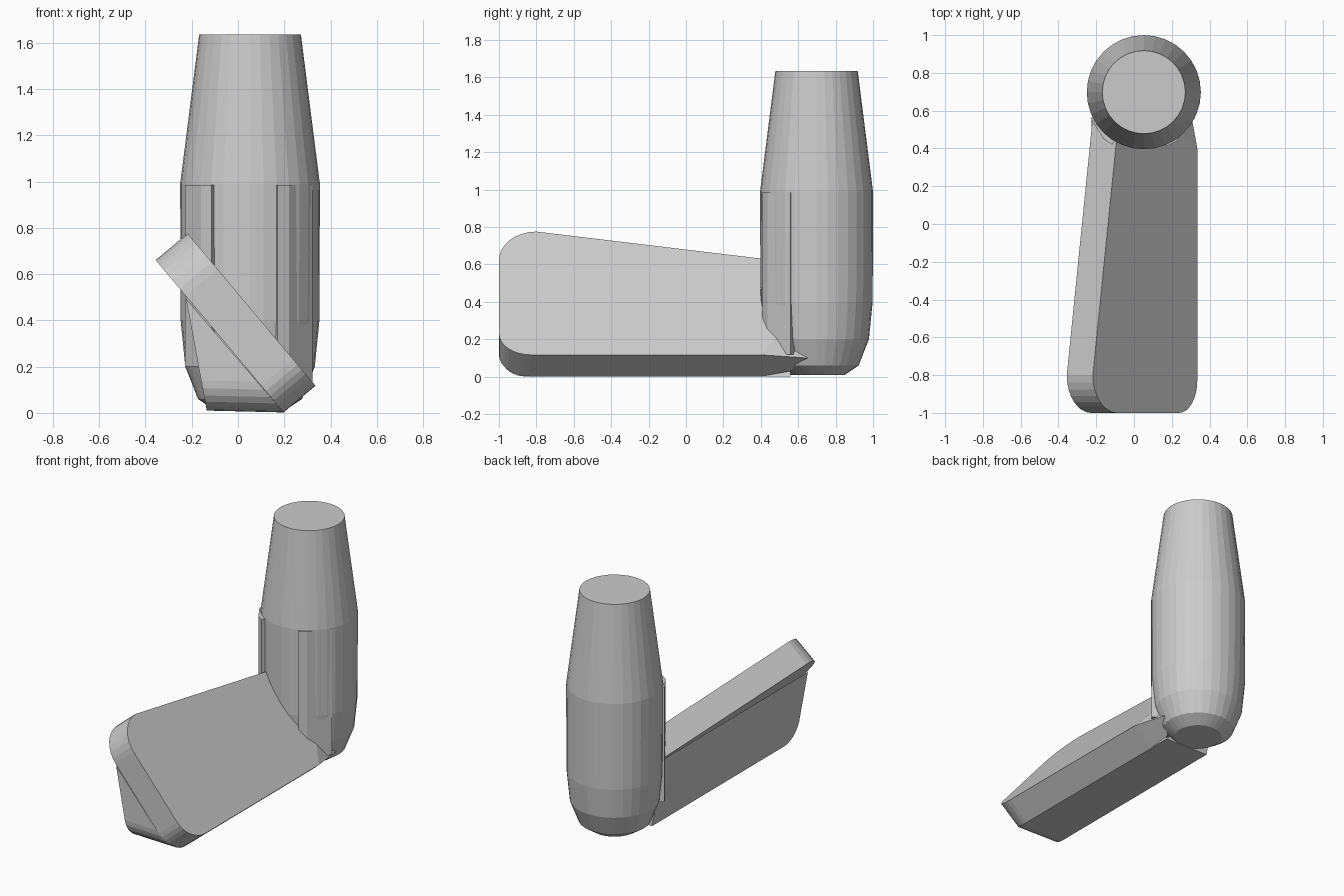
import bpy, bmesh
from math import sin, cos, pi
from mathutils import Vector

if "Cube" in bpy.data.objects:
    bpy.data.objects.remove(bpy.data.objects["Cube"])


def finish(name, bm):
    bmesh.ops.recalc_face_normals(bm, faces=bm.faces)
    me = bpy.data.meshes.new(name)
    bm.to_mesh(me)
    bm.free()
    ob = bpy.data.objects.new(name, me)
    bpy.context.collection.objects.link(ob)
    return ob


def prism(bm, front, back):
    # closed solid between two matching outlines
    a = [bm.verts.new(p) for p in front]
    b = [bm.verts.new(p) for p in back]
    caps = [bm.faces.new(a), bm.faces.new(b[::-1])]
    for i in range(len(a)):
        j = (i + 1) % len(a)
        bm.faces.new((a[i], b[i], b[j], a[j]))
    return caps


def arc(cy, cu, ry, ru, a0, a1, n=8):
    return [(cy + ry * cos(a0 + (a1 - a0) * i / n),
             cu + ru * sin(a0 + (a1 - a0) * i / n)) for i in range(n + 1)]


# Hosel: turned tube with tapered top and rounded foot
SIDES = 32
rings = [(0.15, 0.01), (0.225, 0.06), (0.28, 0.20), (0.30, 0.40),
         (0.302, 0.99), (0.22, 1.635)]
bm = bmesh.new()
loops = [[bm.verts.new((0.052 + r * cos(2 * pi * i / SIDES),
                        0.698 + r * sin(2 * pi * i / SIDES), z))
          for i in range(SIDES)] for r, z in rings]
for lo, hi in zip(loops, loops[1:]):
    for i in range(SIDES):
        j = (i + 1) % SIDES
        bm.faces.new((lo[i], lo[j], hi[j], hi[i]))
bm.faces.new(loops[0][::-1])
bm.faces.new(loops[-1])
finish("hosel", bm)

# Blade: tilted plate, outline in (y, distance up the face), rounded toe
outline = ([(0.4, 0.0)] + arc(-0.83, 0.15, 0.17, 0.15, 1.5 * pi, pi)
           + arc(-0.8, 0.66, 0.2, 0.2, pi, 0.5 * pi)
           + [(0.4, 0.672), (0.6, 0.642), (0.6, 0.3)])
origin = Vector((0.335, 0, 0.117))
up = Vector((-0.643, 0, 0.766))
thick = Vector((-0.138, 0, -0.115))
front = [origin + up * u + Vector((0, y, 0)) for y, u in outline]
back = [p + thick for p in front]
front.append(Vector((0.29, 0.65, 0.10)))   # heel tip
back.append(Vector((0.19, 0.56, 0.03)))
bm = bmesh.new()
caps = prism(bm, front, back)
bmesh.ops.triangulate(bm, faces=caps)
finish("blade", bm)

# Sole: wedge behind the blade with a rounded toe edge
section = [(-0.225, 0.494), (-0.135, 0.01), (0.197, 0.002)]
bm = bmesh.new()
prism(bm, [(x, -0.999, z) for x, z in section],
      [(x, 0.56, z) for x, z in section])
toe = [e for e in bm.edges
       if all(v.co.y < -0.9 and v.co.z < 0.1 for v in e.verts)]
bmesh.ops.bevel(bm, geom=toe, offset=0.13, segments=6, profile=0.5,
                affect='EDGES', clamp_overlap=True)
finish("sole", bm)

# Heel panels: shallow flats blending the hosel into the blade
for side, pts in (("right", [(0.17, 0.41), (0.22, 0.435), (0.322, 0.56)]),
                  ("left", [(-0.115, 0.42), (-0.16, 0.45), (-0.23, 0.56)])):
    bm = bmesh.new()
    plan = pts + [(0.05, 0.7)]
    prism(bm, [(x, y, 0.12 if side == "right" else 0.2) for x, y in plan],
          [(x, y, 0.985) for x, y in plan])
    finish("heel_panel_" + side, bm)
